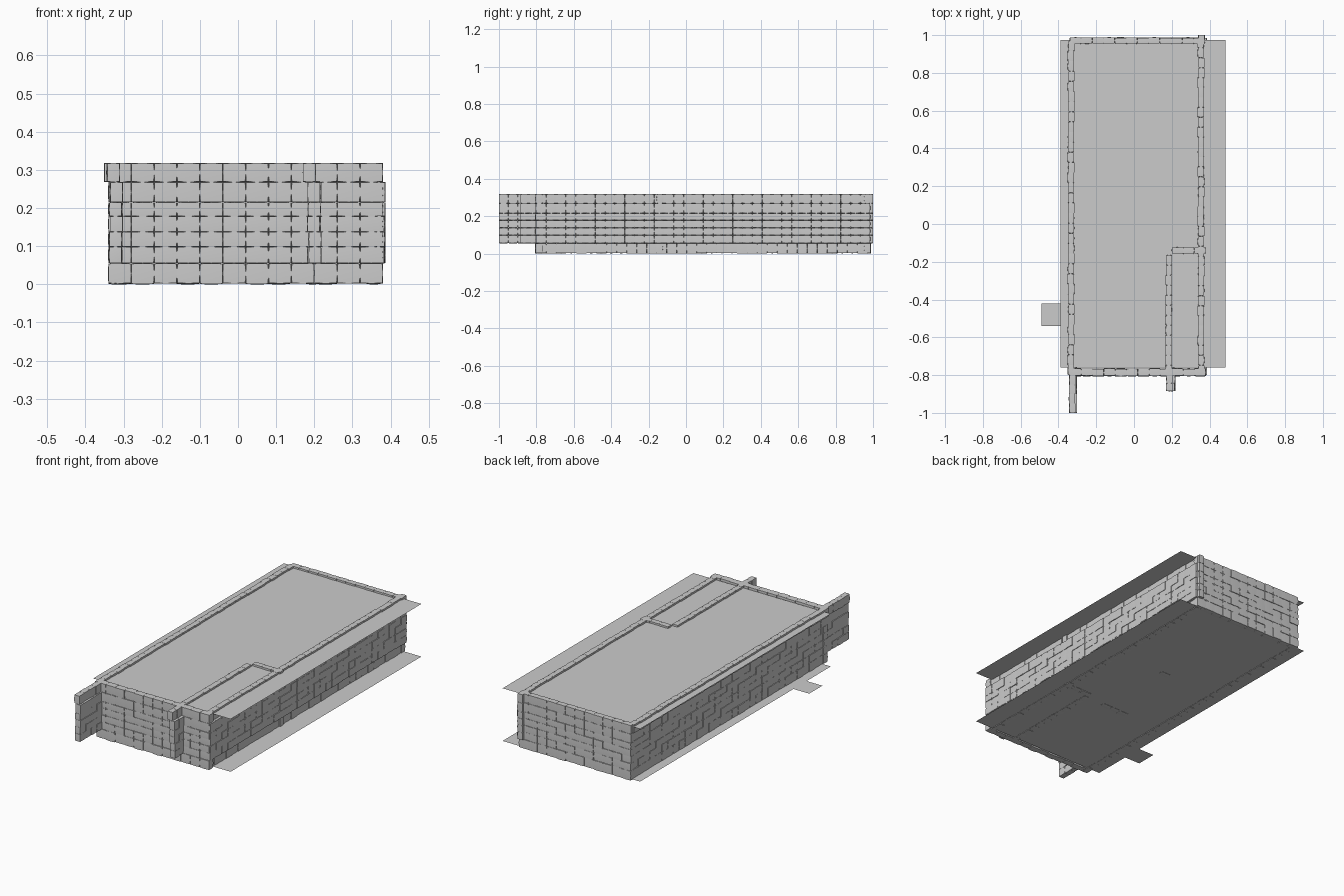
import bpy, bmesh, math, random
from mathutils import Vector, Matrix

random.seed(4)
cube = bpy.data.objects.get("Cube")
if cube:
    bpy.data.objects.remove(cube)


def material(name, grey):
    m = bpy.data.materials.new(name)
    m.use_nodes = True
    col = (grey, grey, grey, 1)
    m.diffuse_color = col
    m.node_tree.nodes["Principled BSDF"].inputs["Base Color"].default_value = col
    return m


STONE = material("grey stone", 0.6)
COURSES = [0.002, 0.055, 0.098, 0.138, 0.178, 0.215, 0.268, 0.318]
TOP = len(COURSES) - 2
STEPS = (-1, 0, 1)
BULGE = {1: 1.0, 2: 0.97, 3: 0.93}


def finish(bm, name, smooth=False):
    mesh = bpy.data.meshes.new(name)
    bm.to_mesh(mesh)
    bm.free()
    mesh.materials.append(STONE)
    ob = bpy.data.objects.new(name, mesh)
    bpy.context.collection.objects.link(ob)
    if smooth:
        bpy.ops.object.select_all(action='DESELECT')
        ob.select_set(True)
        bpy.context.view_layer.objects.active = ob
        bpy.ops.object.shade_smooth_by_angle(angle=math.radians(50))


def block(bm, centre, size, angle):
    """Stone block with softly bulging faces."""
    place = Matrix.Translation(centre) @ Matrix.Rotation(angle, 4, 'Z')
    grid = {}
    for p in [(x, y, z) for x in STEPS for y in STEPS for z in STEPS]:
        if any(p):
            bulge = BULGE[sum(map(abs, p))] / 2
            grid[p] = bm.verts.new(place @ Vector([c * s * bulge for c, s in zip(p, size)]))
    for axis in range(3):
        for side in (-1, 1):
            for u, v in [(u, v) for u in (-1, 0) for v in (-1, 0)]:
                quad = []
                for a, b in ((u, v), (u + 1, v), (u + 1, v + 1), (u, v + 1)):
                    p = [side] * 3
                    p[(axis + 1) % 3], p[(axis + 2) % 3] = a, b
                    quad.append(grid[tuple(p)])
                bm.faces.new(quad[::side])


def wall(name, start, end, first=0, last=TOP, shift=0.0, thick=0.034, pitch=0.055):
    """Stacked courses of blocks; the top course is shifted sideways in x."""
    bm = bmesh.new()
    a, b = Vector((*start, 0)), Vector((*end, 0))
    run = b - a
    count = max(1, round(run.length / pitch))
    angle = math.atan2(run.y, run.x)
    step = run.length / count
    across = Vector((-run.y, run.x, 0)).normalized()
    for i in range(count):
        mid = a + run * ((i + 0.5) / count)
        for row in range(first, last + 1):
            low, high = COURSES[row], COURSES[row + 1]
            if row == 0 and random.random() < 0.3:
                low = 0.0
            side = shift if row == TOP else 0
            pos = mid + Vector((side, 0, (low + high) / 2))
            pos += across * random.uniform(-0.002, 0.002)
            block(bm, pos, (step * 1.03, thick, high - low + 0.001), angle)
    finish(bm, name, True)


def slab(name, x0, x1, y0, y1, z):
    """Single flat sheet."""
    bm = bmesh.new()
    corners = [(x0, y0), (x1, y0), (x1, y1), (x0, y1)]
    bm.faces.new([bm.verts.new((x, y, z)) for x, y in corners])
    finish(bm, name)


# Floor, side landing and roof deck
slab("floor", -0.39, 0.485, -0.76, 0.975, 0.004)
slab("landing", -0.49, -0.39, -0.54, -0.42, 0.004)
slab("roof_deck", -0.39, 0.485, -0.76, 0.975, 0.307)

# Outer walls
wall("right_wall", (-0.32, -0.80), (-0.32, 0.97), shift=-0.013, pitch=0.053)
wall("left_wall", (0.368, -0.80), (0.368, 0.985), first=1, shift=-0.013, pitch=0.053)
wall("left_wall_base", (0.356, -0.80), (0.356, 0.97), last=0, pitch=0.053)
wall("front_wall", (-0.34, -0.785), (0.38, -0.785), thick=0.04, pitch=0.06)
wall("back_wall", (-0.34, 0.97), (0.375, 0.97), pitch=0.06)

# Buttresses reaching forward and the back corner post
wall("right_buttress", (-0.32, -1.0), (-0.32, -0.80), first=1, shift=-0.008)
wall("centre_buttress", (0.2, -0.885), (0.2, -0.80), first=1, shift=-0.013)
wall("corner_post", (0.358, 0.955), (0.358, 1.0), first=1, pitch=0.045)

# Enclosed stair well
wall("stair_wall", (0.197, -0.80), (0.197, -0.165), shift=-0.013)
wall("stair_end_wall", (0.2, -0.14), (0.378, -0.14), pitch=0.06)

# Interior footings
wall("inner_footing", (-0.1, -0.18), (0.08, -0.18), last=0)
wall("inner_footing_small", (0.0, 0.29), (0.06, 0.29), last=0)
